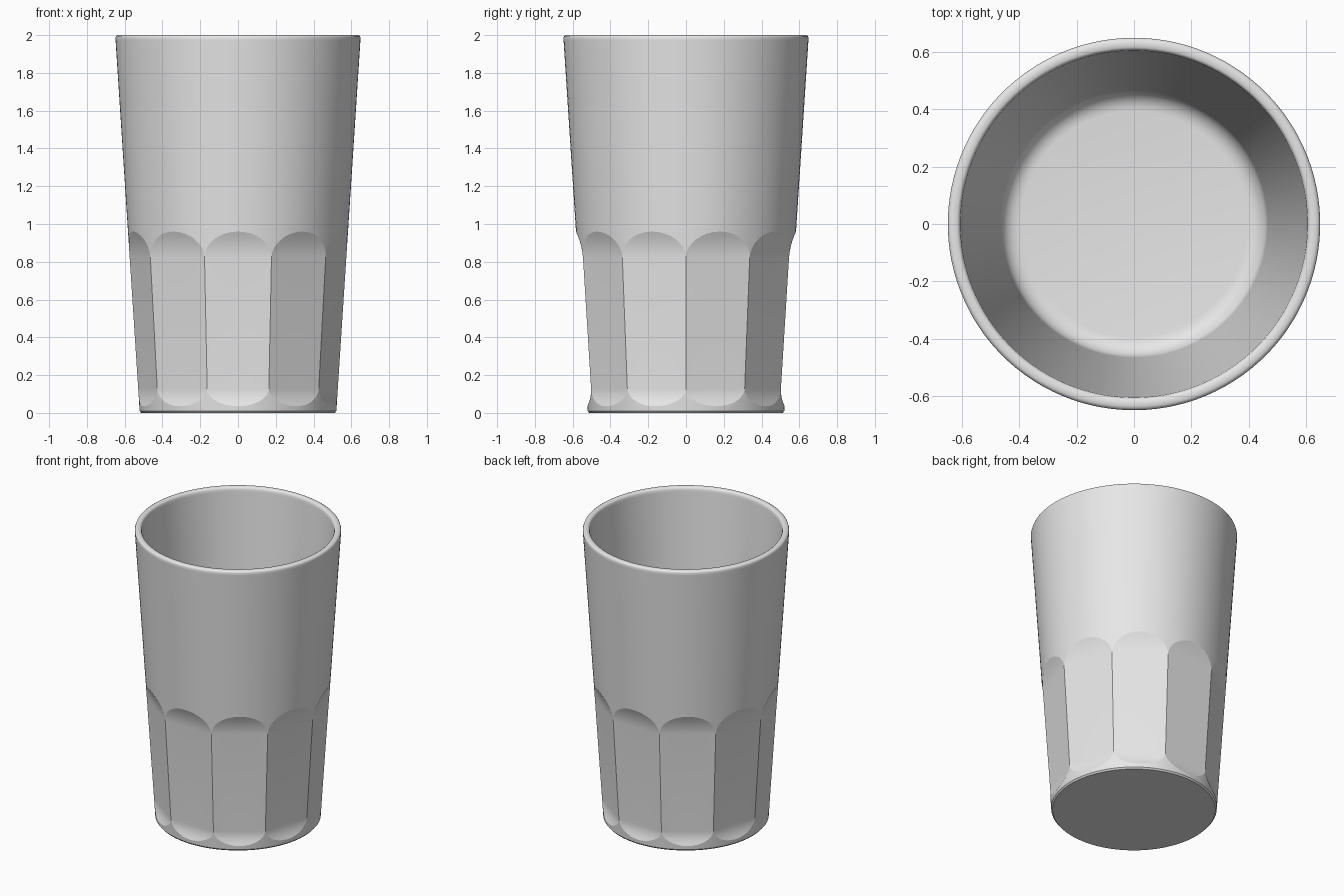
import bpy, bmesh, math

if "Cube" in bpy.data.objects:
    bpy.data.objects.remove(bpy.data.objects["Cube"])

FACETS, N = 10, 16                 # cut facets around the glass, columns per facet
HALF = math.pi / FACETS            # half of one facet's angle
Z_LOW, Z_HIGH = 0.13, 0.82         # straight part of each facet
DROP, RISE = 0.095, 0.14           # heights of the end arches


def cone(z):
    return 0.52 + 0.065 * z


def facet_radius(z, s):
    """Radius of the scooped facet at height z, s = -1..1 across it."""
    u = max((z - Z_HIGH) / RISE, (Z_LOW - z) / DROP, 0.0)
    d = cone(z) * math.cos(HALF * math.sqrt(max(0.0, 1 - min(u, 1) ** 2)))
    return min(cone(z), d / math.cos(HALF * s))


# Rim, inner wall and rounded inner floor, as (radius, z)
rim_and_inside = [(cone(1.97), 1.97), (cone(1.985), 1.985), (0.646, 1.995), (0.637, 2.0),
                  (0.616, 2.0), (0.609, 1.995), (0.605, 1.985), (0.604, 1.97), (0.467, 0.18)]
for i in range(7):
    a = math.pi / 2 * i / 6
    rim_and_inside.append((0.395 + 0.07 * math.cos(a), 0.15 - 0.07 * math.sin(a)))

STEPS = 6
FIRST = 2                          # row of the lower arch
LAST = FIRST + 2 * STEPS + 1       # row of the upper arch


def column_profile(s):
    arch = math.sqrt(max(0.0, 1 - s * s))
    zb, zt = Z_LOW - DROP * arch, Z_HIGH + RISE * arch
    rows = [(0.512, 0.0), (cone(0.01), 0.01)]
    heights = [zb + (Z_LOW - zb) * i / STEPS for i in range(STEPS + 1)]
    heights += [Z_HIGH + (zt - Z_HIGH) * i / STEPS for i in range(STEPS + 1)]
    rows += [(facet_radius(z, s), z) for z in heights]
    return rows + rim_and_inside


bm = bmesh.new()
columns = []
for k in range(FACETS * N):
    s = math.sin(math.pi * (k % N) / N - math.pi / 2)
    ang = -math.pi / 2 + 2 * HALF * (k // N) + HALF * s
    col, prev = [], None
    for r, z in column_profile(s):
        co = (r * math.cos(ang), r * math.sin(ang), z)
        # Arch rows meet in one point at the facet corners
        if prev is None or math.dist(co, prev) > 1e-5:
            col.append(bm.verts.new(co))
            prev = co
        else:
            col.append(col[-1])
    columns.append(col)

# Skin between neighbouring columns
total = len(columns)
for k in range(total):
    a, b = columns[k], columns[(k + 1) % total]
    for i in range(len(a) - 1):
        loop = list(dict.fromkeys((a[i], b[i], b[i + 1], a[i + 1])))
        if len(loop) > 2:
            bm.faces.new(loop)

# Underside and inner floor
bm.faces.new([c[0] for c in reversed(columns)])
bm.faces.new([c[-1] for c in columns])

for f in bm.faces:
    f.smooth = True


def crease(v1, v2):
    e = bm.edges.get((v1, v2)) if v1 != v2 else None
    if e:
        e.smooth = False


# Crisp base edge, arches and ridges between facets
for k in range(total):
    a, b = columns[k], columns[(k + 1) % total]
    for row in (0, 1, FIRST, LAST):
        crease(a[row], b[row])
    if k % N == 0:
        for i in range(FIRST, LAST):
            crease(a[i], a[i + 1])

mesh = bpy.data.meshes.new("drinking_glass")
bm.to_mesh(mesh)
bm.free()
glass = bpy.data.objects.new("drinking_glass", mesh)
bpy.context.collection.objects.link(glass)

grey = bpy.data.materials.new("light grey")
grey.diffuse_color = (0.8, 0.8, 0.8, 1)
grey.use_nodes = True
grey.node_tree.nodes["Principled BSDF"].inputs["Base Color"].default_value = grey.diffuse_color
mesh.materials.append(grey)
